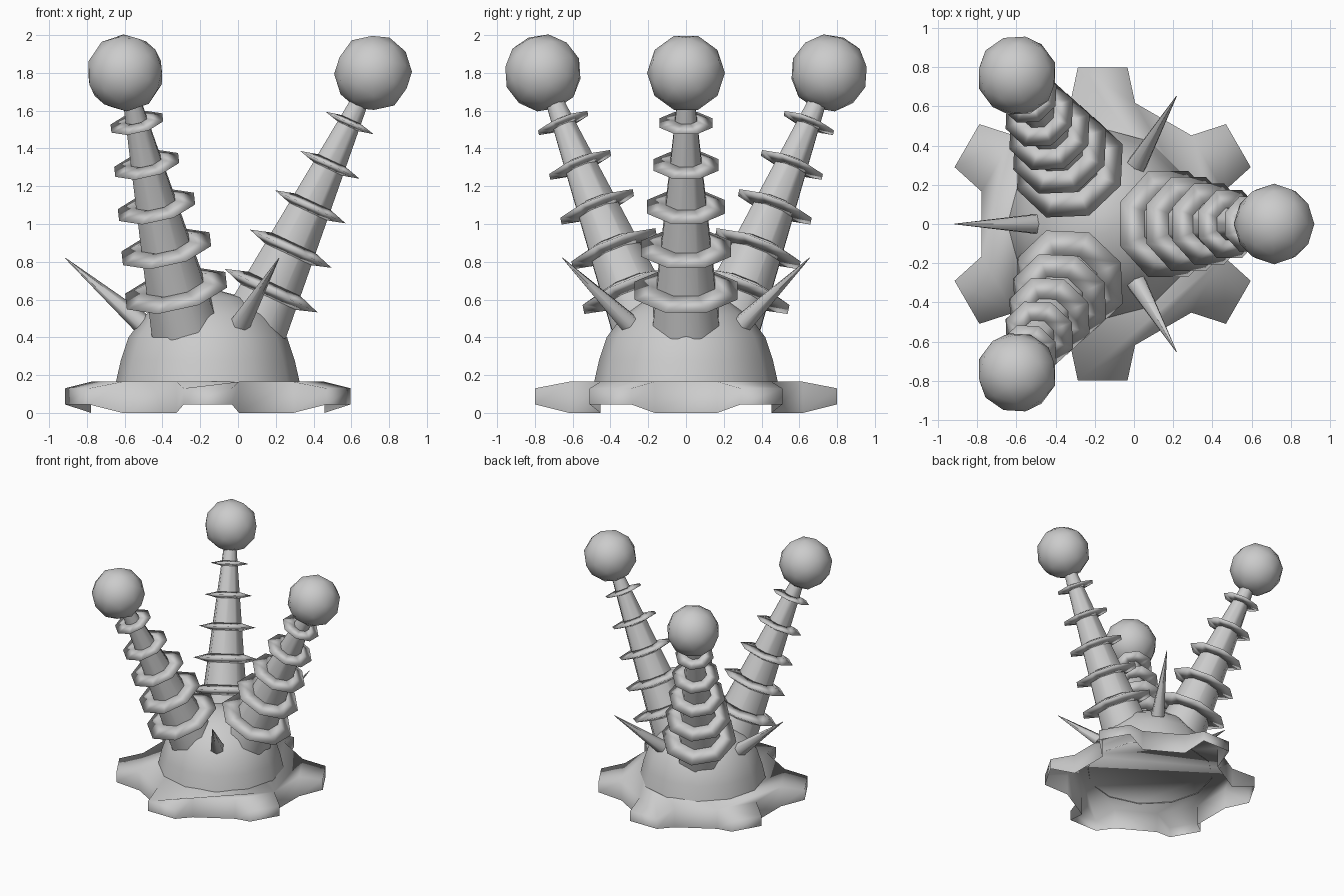
import bpy, bmesh, math
from mathutils import Vector, Matrix

cube = bpy.data.objects.get("Cube")
if cube:
    bpy.data.objects.remove(cube, do_unlink=True)

grey = bpy.data.materials.new("plain_grey")
grey.use_nodes = True
COLOUR = (0.6, 0.6, 0.6, 1)
grey.diffuse_color = COLOUR
grey.node_tree.nodes["Principled BSDF"].inputs["Base Color"].default_value = COLOUR

CENTRE = Vector((-0.16, 0, 0))


def finish(name, bm, angle):
    mesh = bpy.data.meshes.new(name)
    bm.to_mesh(mesh)
    bm.free()
    mesh.materials.append(grey)
    ob = bpy.data.objects.new(name, mesh)
    bpy.context.collection.objects.link(ob)
    bpy.ops.object.select_all(action='DESELECT')
    ob.select_set(True)
    bpy.context.view_layer.objects.active = ob
    bpy.ops.object.shade_smooth_by_angle(angle=math.radians(angle))


def polar(radius, degrees, z):
    a = math.radians(degrees)
    return CENTRE + Vector((radius * math.cos(a), radius * math.sin(a), z))


def bridge(bm, lower, upper):
    n = len(lower)
    for i in range(n):
        j = (i + 1) % n
        bm.faces.new((lower[i], lower[j], upper[j], upper[i]))


def lathe(name, profile, sides, matrix, angle, offset=0.0, closed=False):
    """Revolve (radius, height) points; capped on top, or closed as a ring."""
    bm = bmesh.new()
    loops = []
    for r, z in profile:
        loops.append([bm.verts.new(matrix @ Vector((
            r * math.cos(math.tau * (i + offset) / sides),
            r * math.sin(math.tau * (i + offset) / sides), z))) for i in range(sides)])
    for a, b in zip(loops, loops[1:]):
        bridge(bm, a, b)
    if closed:
        bridge(bm, loops[-1], loops[0])
    else:
        bm.faces.new(loops[-1])
    finish(name, bm, angle)


def along(start, end):
    """Frame at start, leaning the upright axis over towards end."""
    lean = Vector((0, 0, 1)).rotation_difference(end - start)
    return Matrix.Translation(start) @ lean.to_matrix().to_4x4()


# Lobed foot: hollow underneath, with tall notches and thinner projecting lobes
bm = bmesh.new()
bottom, top = [], []
for k in range(6):
    for shift, radius, low, high in ((-15, 0.64, 0, 0.165), (15, 0.64, 0, 0.165),
                                     (21, 0.81, 0.045, 0.13), (39, 0.81, 0.045, 0.13)):
        a = 60 * k + shift
        bottom.append(bm.verts.new(polar(radius, a, low)))
        top.append(bm.verts.new(polar(radius, a, high)))
bridge(bm, bottom, top)
bm.faces.new(top)
finish("lobed_foot", bm, 180)

# Domed body
lathe("domed_body", [(0.487, 0.16), (0.46, 0.28), (0.42, 0.4), (0.33, 0.52),
                     (0.2, 0.61), (0.05, 0.65)], 12, Matrix.Translation(CENTRE), 40)

# Three stalks, each with five shrinking collars and a ball on the end
for n, turn in enumerate((0, 120, 240), 1):
    root, tip = polar(0.255, turn, 0.475), polar(0.875, turn, 1.8)
    frame = along(root, tip)
    lathe(f"stalk_{n}", [(0.192, -0.01), (0.05, 1.3)], 8, frame, 50, 0.5)
    for c in range(5):
        radius = 0.294 - 0.0355 * c
        height = 0.19 + 0.245 * c
        hole = 0.16 - 0.026 * c
        half = 0.14 * radius
        lathe(f"stalk_{n}_collar_{c + 1}",
              [(hole, height - half), (radius, height), (hole, height + half)],
              8, frame, 180, 0.5, closed=True)
    bm = bmesh.new()
    reach = Matrix.Translation((0, 0, (tip - root).length))
    bmesh.ops.create_icosphere(bm, subdivisions=2, radius=0.206, matrix=frame @ reach)
    finish(f"stalk_{n}_ball", bm, 50)

# Three spikes between the stalks
for n, turn in enumerate((60, 180, 300), 1):
    root, tip = polar(0.35, turn, 0.475), polar(0.755, turn, 0.82)
    lathe(f"spike_{n}", [(0.055, 0), (0.002, (tip - root).length)], 6,
          along(root, tip), 65)
